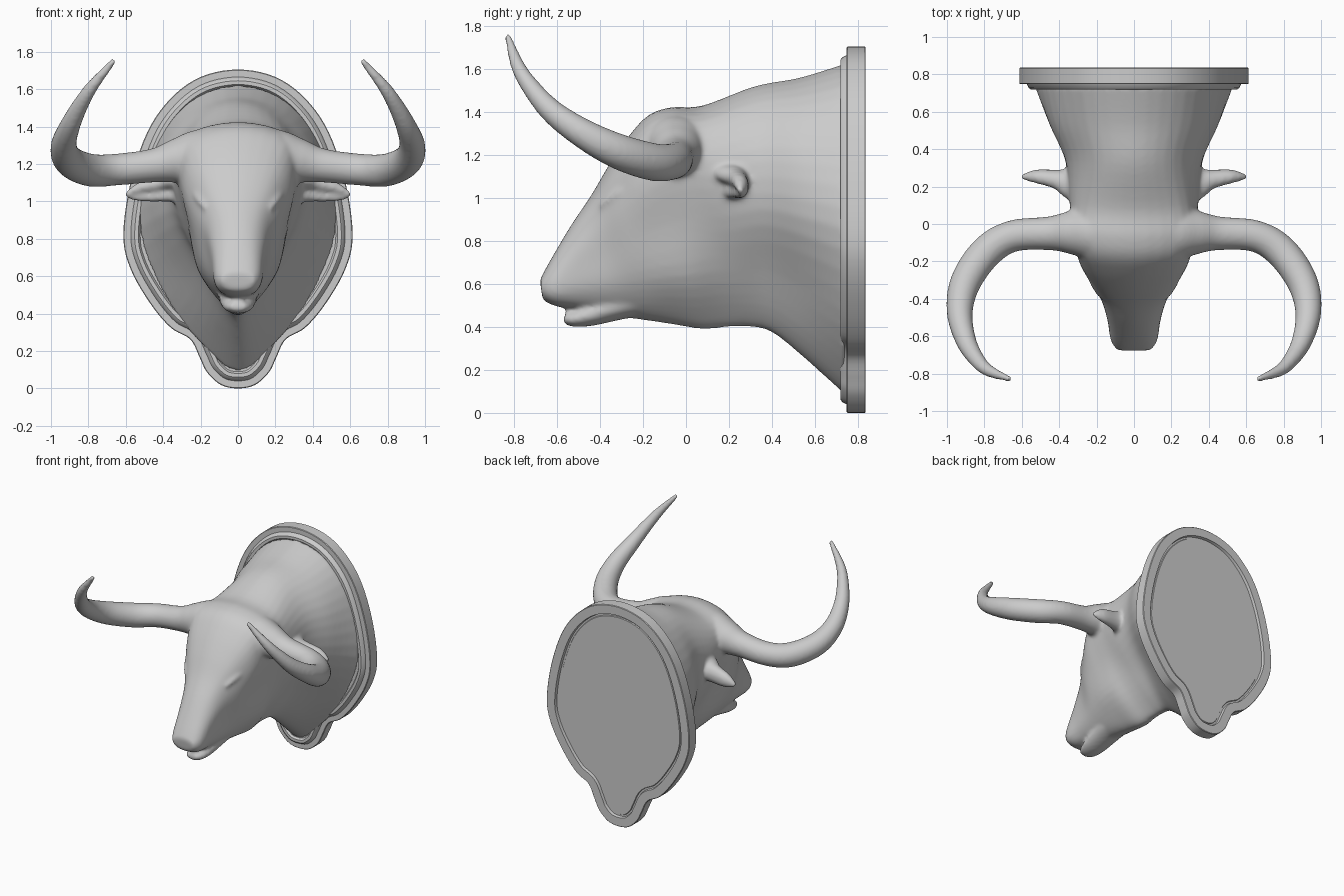
import bpy, bmesh, math
from mathutils import Vector


def spline(pts, steps, closed=False):
    """Catmull-Rom through tuples of any length."""
    n, out = len(pts), []
    for i in range(n if closed else n - 1):
        q = [pts[(i + k) % n] if closed else pts[min(max(i + k, 0), n - 1)] for k in (-1, 0, 1, 2)]
        for s in range(steps):
            t = s / steps
            out.append(tuple(0.5 * (2 * b + (c - a) * t + (2 * a - 5 * b + 4 * c - d) * t * t
                                    + (3 * b - a - 3 * c + d) * t ** 3) for a, b, c, d in zip(*q)))
    if not closed:
        out.append(tuple(pts[-1]))
    return out


def loft(bm, rings):
    """Skin closed rings of equal count and cap both ends."""
    vs = [[bm.verts.new(p) for p in r] for r in rings]
    for a, b in zip(vs, vs[1:]):
        for i in range(len(a)):
            j = (i + 1) % len(a)
            bm.faces.new((a[i], a[j], b[j], b[i]))
    bm.faces.new(vs[0][::-1])
    bm.faces.new(vs[-1])


def tube(bm, path, side=1, cup=0.0, steps=6, sides=24):
    """Tube along (x, y, z, r_side, r_up) points; cup hollows the front-lower side."""
    p = spline(path, steps)
    rings = []
    for i, s in enumerate(p):
        c = Vector(s[:3])
        t = (Vector(p[min(i + 1, len(p) - 1)][:3]) - Vector(p[max(i - 1, 0)][:3])).normalized()
        u = t.cross(Vector((0, 0, 1))).normalized()
        v = u.cross(t)
        ring = []
        for k in range(sides):
            a = 2 * math.pi * k / sides - math.pi
            f = 1 - cup * math.exp(-((a + 0.4) / 0.6) ** 2)
            q = c + u * (s[3] * f * math.cos(a)) + v * (s[4] * f * math.sin(a))
            ring.append((q.x * side, q.y, q.z))
        rings.append(ring)
    loft(bm, rings)


def finish(bm, name):
    bmesh.ops.recalc_face_normals(bm, faces=bm.faces)
    me = bpy.data.meshes.new(name)
    bm.to_mesh(me)
    bm.free()
    ob = bpy.data.objects.new(name, me)
    bpy.context.collection.objects.link(ob)
    bpy.ops.object.select_all(action='DESELECT')
    bpy.context.view_layer.objects.active = ob
    ob.select_set(True)
    bpy.ops.object.shade_smooth_by_angle(angle=math.radians(35))
    return ob


# Wall plaque: egg outline with a bottom lobe, stepped front, recessed back
half = [(0, 1.705), (0.2, 1.665), (0.36, 1.55), (0.485, 1.37), (0.575, 1.1), (0.613, 0.82), (0.575, 0.64),
        (0.47, 0.455), (0.36, 0.325), (0.255, 0.262), (0.205, 0.165), (0.165, 0.085), (0.09, 0.018), (0, 0)]
outline = spline(half + [(-x, z) for x, z in half[-2:0:-1]], 5, True)
low = min(z for x, z in outline)
outline = [(x, z - low) for x, z in outline]


def inset(d, y):
    ring, n = [], len(outline)
    for i, (x, z) in enumerate(outline):
        a, b = outline[i - 2], outline[(i + 2) % n]
        t = Vector((b[0] - a[0], b[1] - a[1])).normalized()
        ring.append((x + t.y * d, y, z - t.x * d))
    return ring


bm = bmesh.new()
loft(bm, [inset(d, y) for d, y in [
    (0.09, 0.735), (0.08, 0.72), (0.06, 0.72), (0.05, 0.728), (0.04, 0.748), (0.004, 0.748), (0, 0.752),
    (0, 0.832), (0.004, 0.836), (0.07, 0.836), (0.075, 0.815), (0.088, 0.815), (0.092, 0.822)]])
finish(bm, "wall_plaque")

# Head and neck: each section has top (y, z), bottom (y, z), five half widths from bottom to top
sections = [
    (-0.68, 0.62, -0.667, 0.525, 0.05, 0.08, 0.09, 0.085, 0.05),
    (-0.64, 0.695, -0.60, 0.495, 0.075, 0.115, 0.125, 0.11, 0.07),
    (-0.54, 0.865, -0.47, 0.475, 0.08, 0.13, 0.142, 0.135, 0.085),
    (-0.44, 1.015, -0.33, 0.45, 0.085, 0.152, 0.17, 0.172, 0.12),
    (-0.355, 1.16, -0.18, 0.43, 0.095, 0.185, 0.225, 0.235, 0.17),
    (-0.265, 1.29, -0.05, 0.41, 0.095, 0.21, 0.255, 0.29, 0.22),
    (-0.175, 1.385, 0.08, 0.39, 0.09, 0.215, 0.27, 0.315, 0.26),
    (-0.07, 1.422, 0.2, 0.40, 0.08, 0.2, 0.285, 0.33, 0.275),
    (0.077, 1.43, 0.30, 0.40, 0.08, 0.195, 0.31, 0.345, 0.25),
    (0.32, 1.52, 0.40, 0.375, 0.09, 0.21, 0.355, 0.35, 0.21),
    (0.53, 1.56, 0.54, 0.265, 0.12, 0.27, 0.44, 0.42, 0.25),
    (0.74, 1.625, 0.74, 0.085, 0.16, 0.385, 0.53, 0.465, 0.28)]
rings = []
for s in spline(sections, 5):
    w = [0, *s[4:], 0]
    f = [(1 - math.cos(math.pi * k / 6)) / 2 for k in range(7)]
    ctrl = [(w[k], f[k]) for k in range(7)] + [(-w[k], f[k]) for k in range(5, 0, -1)]
    rings.append([(x, s[2] + (s[0] - s[2]) * g, s[3] + (s[1] - s[3]) * g) for x, g in spline(ctrl, 4, True)])
bm = bmesh.new()
loft(bm, rings)

# Lower jaw, set back under the muzzle
tube(bm, [(0, -0.567, 0.445, 0.045, 0.022), (0, -0.53, 0.437, 0.07, 0.036), (0, -0.45, 0.455, 0.092, 0.052),
          (0, -0.3, 0.505, 0.11, 0.07), (0, -0.1, 0.57, 0.13, 0.1)])

horn = [(0.1, -0.05, 1.23, 0.16), (0.22, -0.045, 1.23, 0.152), (0.33, -0.045, 1.215, 0.12),
        (0.45, -0.05, 1.192, 0.091), (0.65, -0.065, 1.17, 0.085), (0.79, -0.15, 1.167, 0.088),
        (0.9, -0.31, 1.215, 0.083), (0.932, -0.47, 1.295, 0.07), (0.9, -0.62, 1.4, 0.056),
        (0.84, -0.725, 1.52, 0.043), (0.775, -0.785, 1.62, 0.033), (0.66, -0.83, 1.757, 0.016)]
ear = [(0.24, 0.2, 1.08, 0.14, 0.11), (0.34, 0.212, 1.075, 0.1, 0.085), (0.41, 0.232, 1.065, 0.06, 0.07),
       (0.52, 0.25, 1.05, 0.042, 0.055), (0.6, 0.25, 1.03, 0.016, 0.018)]
brow = [(0.17, -0.40, 0.96, 0.01, 0.01), (0.195, -0.345, 1.0, 0.024, 0.022),
        (0.22, -0.28, 1.04, 0.028, 0.026), (0.235, -0.2, 1.08, 0.012, 0.012)]
for side in (1, -1):
    tube(bm, [(x, y, z, r, r) for x, y, z, r in horn], side)
    tube(bm, ear, side, cup=0.75)
    tube(bm, brow, side)
head = finish(bm, "bull_head")

# Fuse the parts into one soft skin
rem = head.modifiers.new("fuse", 'REMESH')
rem.mode = 'VOXEL'
rem.voxel_size = 0.012
rem.use_smooth_shade = True
sm = head.modifiers.new("soften", 'SMOOTH')
sm.factor = 0.5
sm.iterations = 10
